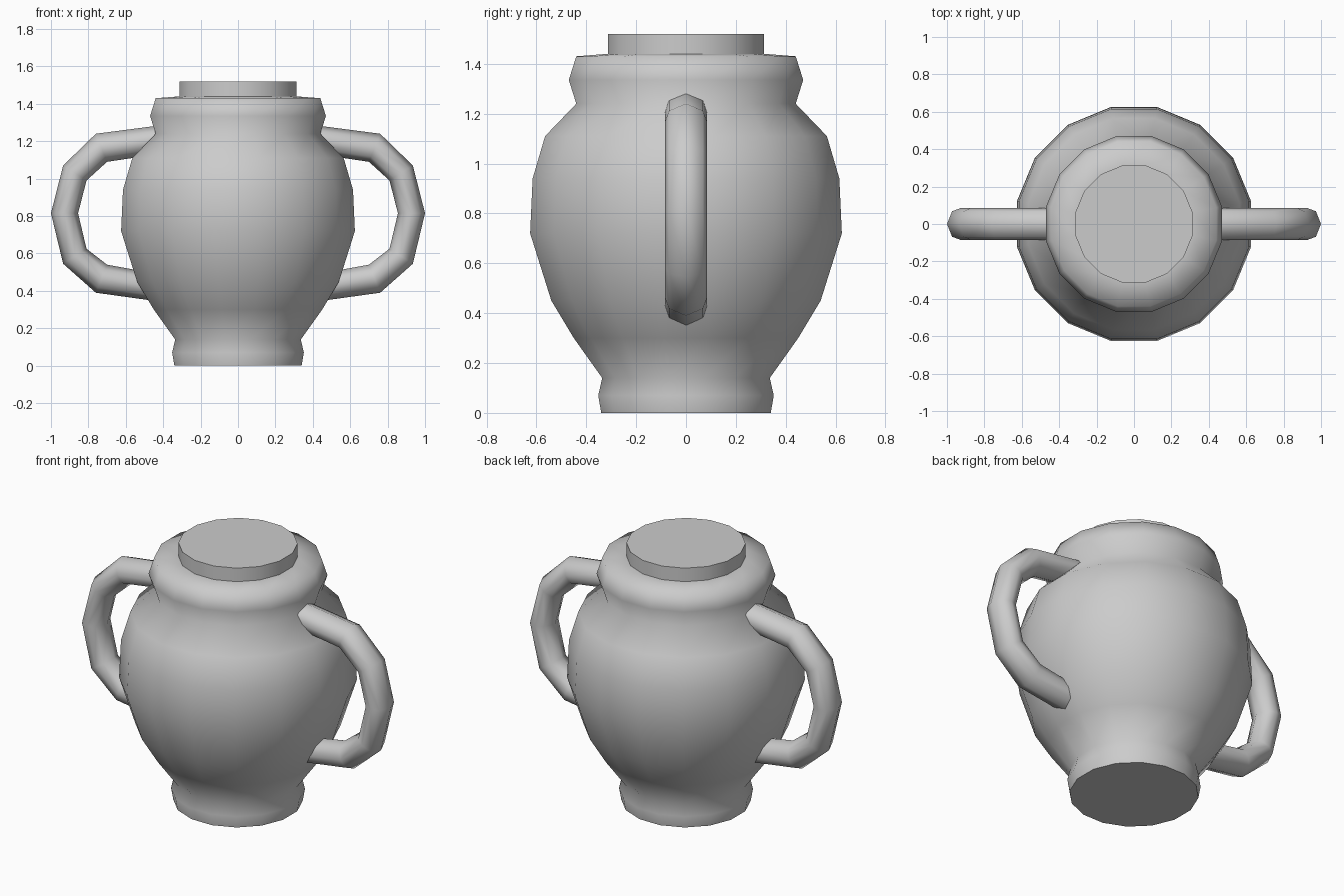
import bpy, bmesh, math

if "Cube" in bpy.data.objects:
    bpy.data.objects.remove(bpy.data.objects["Cube"])

SIDES = 16
FLAT = math.cos(math.pi / SIDES)  # profile radii are read across the flats


def finish(bm, name, angle):
    bmesh.ops.recalc_face_normals(bm, faces=bm.faces)
    mesh = bpy.data.meshes.new(name)
    bm.to_mesh(mesh)
    bm.free()
    ob = bpy.data.objects.new(name, mesh)
    bpy.context.collection.objects.link(ob)
    bpy.ops.object.select_all(action='DESELECT')
    ob.select_set(True)
    bpy.context.view_layer.objects.active = ob
    bpy.ops.object.shade_smooth_by_angle(angle=math.radians(angle))
    return ob


def skin(name, rings, angle):
    """Bridge successive closed rings of points and cap both ends."""
    bm = bmesh.new()
    loops = [[bm.verts.new(p) for p in ring] for ring in rings]
    n = len(loops[0])
    for a, b in zip(loops, loops[1:]):
        for i in range(n):
            j = (i + 1) % n
            bm.faces.new((a[i], a[j], b[j], b[i]))
    bm.faces.new(loops[0])
    bm.faces.new(loops[-1])
    return finish(bm, name, angle)


def circle(r, z):
    angles = [(i + 0.5) * 2 * math.pi / SIDES for i in range(SIDES)]
    return [(r / FLAT * math.cos(a), r / FLAT * math.sin(a), z) for a in angles]


# Vase: foot, belly, collar and stopper as one turned profile (radius, height)
profile = [(0.34, 0), (0.352, 0.07), (0.336, 0.14), (0.45, 0.30), (0.54, 0.45),
           (0.625, 0.72), (0.615, 0.94), (0.565, 1.11), (0.44, 1.24),
           (0.47, 1.335), (0.44, 1.43), (0.313, 1.44), (0.313, 1.52)]
skin("vase_body", [circle(r, z) for r, z in profile], 75)

# Handles: outer and inner edge of the loop in the xz plane
outer = [(0.40, 1.287), (0.76, 1.24), (0.935, 1.07), (1.0, 0.815),
         (0.935, 0.545), (0.76, 0.39), (0.40, 0.34)]
inner = [(0.40, 1.135), (0.70, 1.09), (0.81, 0.99), (0.855, 0.815),
         (0.81, 0.625), (0.70, 0.54), (0.40, 0.485)]
# Eight-sided section: (position from inner -1 to outer +1, y)
section = [(1, 0), (0.62, 0.068), (0, 0.085), (-0.62, 0.068),
           (-1, 0), (-0.62, -0.068), (0, -0.085), (0.62, -0.068)]

for side, name in ((1, "handle_right"), (-1, "handle_left")):
    rings = []
    for (ox, oz), (ix, iz) in zip(outer, inner):
        rings.append([(side * ((ox + ix) / 2 + t * (ox - ix) / 2), y,
                       (oz + iz) / 2 + t * (oz - iz) / 2) for t, y in section])
    skin(name, rings, 60)
